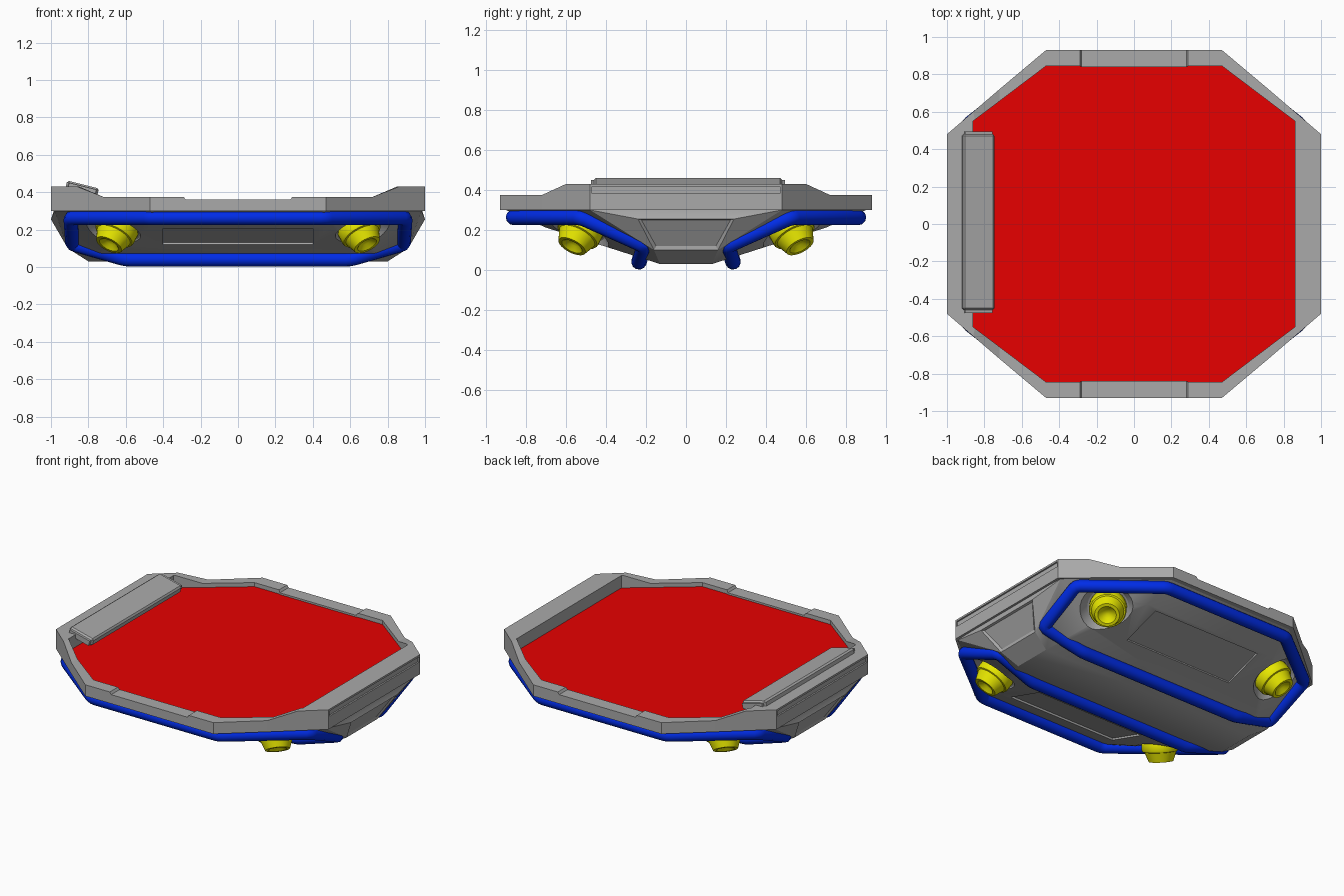
import bpy, bmesh, math
from mathutils import Vector, Matrix

if "Cube" in bpy.data.objects:
    bpy.data.objects.remove(bpy.data.objects["Cube"], do_unlink=True)


def material(name, rgb):
    m = bpy.data.materials.new(name)
    m.use_nodes = True
    m.diffuse_color = (*rgb, 1)
    m.node_tree.nodes["Principled BSDF"].inputs["Base Color"].default_value = (*rgb, 1)
    return m


GREY = material("mid grey", (0.4, 0.4, 0.4))
RED = material("bright red", (0.8, 0, 0))
BLUE = material("deep blue", (0, 0.025, 0.8))
YELLOW = material("bright yellow", (0.8, 0.8, 0))


def activate(ob):
    bpy.ops.object.select_all(action="DESELECT")
    ob.select_set(True)
    bpy.context.view_layer.objects.active = ob


def finish(bm, name, mat, smooth=False):
    bmesh.ops.recalc_face_normals(bm, faces=bm.faces)
    me = bpy.data.meshes.new(name)
    bm.to_mesh(me)
    bm.free()
    ob = bpy.data.objects.new(name, me)
    bpy.context.collection.objects.link(ob)
    me.materials.append(mat)
    if smooth:
        activate(ob)
        bpy.ops.object.shade_smooth_by_angle(angle=math.radians(35))
    return ob


def skin(name, loops, mat, closed=False, smooth=False):
    """Bridge equal vertex loops; either cap the ends or close the chain."""
    bm = bmesh.new()
    rings = [[bm.verts.new(p) for p in loop] for loop in loops]
    n = len(rings[0])
    for i in range(len(rings) - (0 if closed else 1)):
        a, b = rings[i], rings[(i + 1) % len(rings)]
        for j in range(n):
            k = (j + 1) % n
            bm.faces.new((a[j], a[k], b[k], b[j]))
    if not closed:
        bm.faces.new(rings[0])
        bm.faces.new(rings[-1])
    return finish(bm, name, mat, smooth)


def box(name, size, loc, mat, angle=0, axis="Y", bevel=0):
    bm = bmesh.new()
    bmesh.ops.create_cube(bm, size=1)
    bmesh.ops.scale(bm, vec=size, verts=bm.verts)
    if bevel:
        bmesh.ops.bevel(bm, geom=bm.edges[:], offset=bevel, segments=1, affect="EDGES")
    bm.transform(Matrix.Translation(loc) @ Matrix.Rotation(angle, 4, axis))
    return finish(bm, name, mat)


def lathe(name, profile, origin, direction, mat, sides=28):
    """Turn a radius, height profile around an axis."""
    rot = direction.to_track_quat("Z", "Y")
    loops = []
    for r, h in profile:
        angles = [math.tau * i / sides for i in range(sides)]
        loops.append([origin + rot @ Vector((r * math.cos(a), r * math.sin(a), h))
                      for a in angles])
    return skin(name, loops, mat, smooth=True)


def carve(target, cutter):
    mod = target.modifiers.new("recess", "BOOLEAN")
    mod.operation = "DIFFERENCE"
    mod.object = cutter
    activate(target)
    bpy.ops.object.modifier_apply(modifier=mod.name)
    bpy.data.objects.remove(cutter, do_unlink=True)


def around(quarter):
    """Mirror one quarter of an outline into a full ordered loop."""
    def flip(pts, sx, sy):
        return [(sx * p[0], sy * p[1], *p[2:]) for p in pts]
    back = quarter[::-1]
    return (flip(quarter, 1, 1) + flip(back, 1, -1)
            + flip(quarter, -1, -1) + flip(back, -1, 1))


# Raised rim: outer x, y, top height and inner x, y along one quarter
BASE = 0.30
outer = around([(0.28, 0.93, 0.36), (0.29, 0.93, 0.375), (0.47, 0.93, 0.375),
                (0.72, 0.72, 0.375), (0.86, 0.60, 0.43), (1.0, 0.48, 0.43)])
inner = around([(0.28, 0.84), (0.29, 0.845), (0.47, 0.845),
                (0.72, 0.656), (0.85, 0.558), (0.86, 0.55)])
sections = [[(ox, oy, z), (ix, iy, z), (ix, iy, BASE), (ox, oy, BASE)]
            for (ox, oy, z), (ix, iy) in zip(outer, inner)]
rim = skin("rim", sections, GREY, closed=True)

# Long shallow groove along both raised sides
for s in (-1, 1):
    carve(rim, box("groove_cutter", (0.03, 0.94, 0.035), (s * 1.005, 0, 0.40), GREY))

# Floor slab
floor = around([(0.475, 0.85), (0.87, 0.555)])
skin("floor", [[(x, y, z) for x, y in floor] for z in (0.315, 0.348)], RED)

# Faceted hull with a flat keel
bm = bmesh.new()
corners = around([(0.80, 0.13, 0.03), (0.91, 0.16, 0.10), (1.0, 0.24, 0.255),
                  (0.98, 0.48, 0.30), (0.48, 0.70, 0.212), (0.46, 0.90, 0.30),
                  (0.98, 0.48, 0.315), (0.46, 0.90, 0.315)])
for p in corners:
    bm.verts.new(p)
bmesh.ops.convex_hull(bm, input=bm.verts)
loose = [v for v in bm.verts if not v.link_faces]
bmesh.ops.delete(bm, geom=loose, context="VERTS")
bmesh.ops.dissolve_limit(bm, angle_limit=0.02, verts=bm.verts, edges=bm.edges)
bmesh.ops.recalc_face_normals(bm, faces=bm.faces)
# Recessed panel on each keel end
ends = [f for f in bm.faces if abs(f.normal.x) > 0.7 and abs(f.normal.y) < 0.05
        and f.calc_center_median().z < 0.24]
bmesh.ops.inset_individual(bm, faces=ends, thickness=0.02, depth=0)
for f in ends:
    bmesh.ops.translate(bm, verts=f.verts, vec=f.normal * -0.01)
hull = finish(bm, "hull", GREY)

# Shallow rectangular recess in each sloping belly face
slope = math.atan2(0.182, 0.57)
for s in (-1, 1):
    carve(hull, box("belly_cutter", (0.8, 0.28, 0.024), (0, s * 0.545, 0.1625),
                    GREY, s * slope, "X"))

# Tilted pad resting on the right side of the rim
tilt = math.radians(14)
box("side_pad", (0.175, 0.94, 0.05), (-0.834, 0.01, 0.417), GREY, tilt, bevel=0.01)
box("side_pad_core", (0.15, 0.97, 0.035), (-0.834, 0.01, 0.415), GREY, tilt)

# Tubular guard loops at front and back
for side, s in (("front", -1), ("back", 1)):
    half = [(0.465, 0.862, 0.263), (0.895, 0.525, 0.263),
            (0.885, 0.21, 0.122), (0.60, 0.235, 0.041)]
    path = [Vector(p) for p in half + [(-x, y, z) for x, y, z in half[::-1]]]
    # Three points near each corner soften the bend
    pts = []
    for i, p in enumerate(path):
        a, b = (p + (q - p).normalized() * 0.025
                for q in (path[i - 1], path[(i + 1) % len(path)]))
        pts += [a, (a + b + p * 2) / 4, b]
    cu = bpy.data.curves.new(side + "_guard", "CURVE")
    cu.dimensions = "3D"
    cu.bevel_depth = 0.039
    cu.bevel_resolution = 4
    sp = cu.splines.new("POLY")
    sp.points.add(len(pts) - 1)
    for point, p in zip(sp.points, pts):
        point.co = (p.x, s * p.y, p.z, 1)
    sp.use_cyclic_u = True
    cu.materials.append(BLUE)
    guard = bpy.data.objects.new(side + "_guard", cu)
    bpy.context.collection.objects.link(guard)
    activate(guard)
    bpy.ops.object.convert(target="MESH")
    bpy.ops.object.shade_smooth_by_angle(angle=math.radians(40))

# Four dished thrusters, each set in a round pocket in the hull
NOZZLE = [(0.008, -0.03), (0.03, -0.022), (0.056, 0), (0.075, 0),
          (0.098, -0.06), (0.108, -0.063), (0.113, -0.072), (0.113, -0.125),
          (0.108, -0.133), (0.1, -0.136), (0.1, -0.18)]
POCKET = [(0.09, -0.135), (0.125, -0.125), (0.16, -0.09), (0.185, -0.04), (0.20, 0.05)]
for end, sy in (("front", -1), ("back", 1)):
    for side, sx in (("left", 1), ("right", -1)):
        tip = Vector((sx * 0.69, sy * 0.57, 0.118))
        aim = Vector((sx * 0.42, sy * 0.42, -0.8)).normalized()
        carve(hull, lathe("pocket_cutter", POCKET, tip, aim, GREY))
        lathe(end + "_" + side + "_thruster", NOZZLE, tip, aim, YELLOW)
activate(hull)
bpy.ops.object.shade_smooth_by_angle(angle=math.radians(20))
